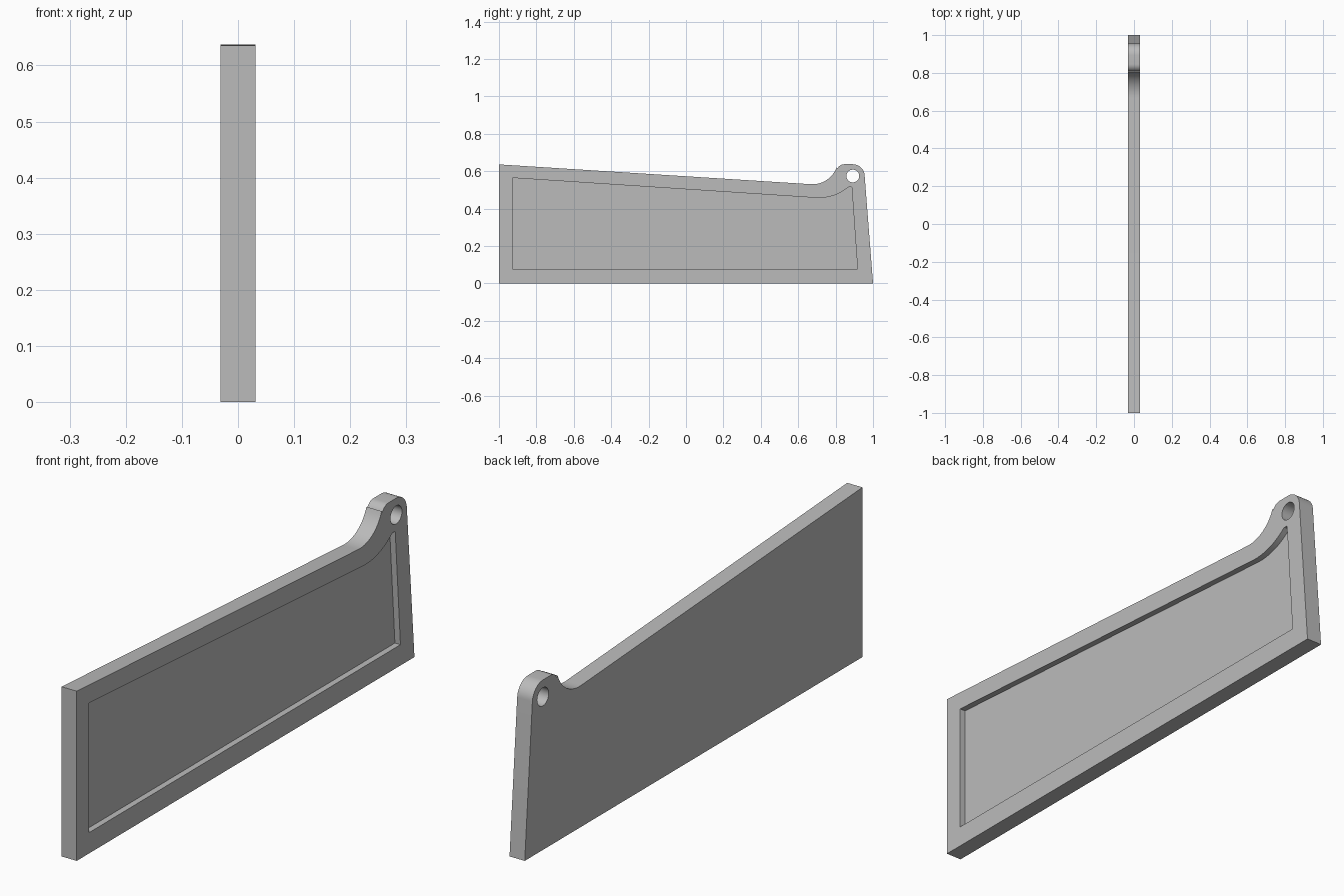
import bpy, bmesh
from math import sin, cos, radians, tau

cube = bpy.data.objects.get("Cube")
if cube:
    bpy.data.objects.remove(cube, do_unlink=True)

HALF = 0.0315      # half the plate thickness
DEPTH = 0.023      # depth of the side recess

grey = bpy.data.materials.new("plain grey")
grey.use_nodes = True
colour = (0.5, 0.5, 0.5, 1)
grey.diffuse_color = colour
grey.node_tree.nodes["Principled BSDF"].inputs["Base Color"].default_value = colour


def arc(y, z, r, start, end, steps=14):
    """Points on an arc in the y-z plane, angles in degrees."""
    angles = [radians(start + (end - start) * i / steps) for i in range(steps + 1)]
    return [(y + r * cos(a), z + r * sin(a)) for a in angles]


def prism(name, outline, x0, x1):
    """Extrude a y-z outline from x0 to x1."""
    bm = bmesh.new()
    face = bm.faces.new([bm.verts.new((x0, y, z)) for y, z in outline])
    new = bmesh.ops.extrude_face_region(bm, geom=[face])["geom"]
    verts = [v for v in new if isinstance(v, bmesh.types.BMVert)]
    bmesh.ops.translate(bm, vec=(x1 - x0, 0, 0), verts=verts)
    bmesh.ops.recalc_face_normals(bm, faces=bm.faces)
    mesh = bpy.data.meshes.new(name)
    bm.to_mesh(mesh)
    bm.free()
    mesh.materials.append(grey)
    obj = bpy.data.objects.new(name, mesh)
    bpy.context.collection.objects.link(obj)
    return obj


# Plate outline: sloping top, concave sweep up to a rounded tab
hole_y, hole_z = 0.892, 0.574
outline = [(-1, 0), (1, 0)]
outline += arc(hole_y, hole_z, 0.063, 4, 90)
outline += arc(0.846, 0.597, 0.04, 90, 155, 8)
outline += arc(0.676, 0.668, 0.138, -20, -94)
outline += [(-1, 0.636)]
plate = prism("side_plate", outline, -HALF, HALF)

# Recess follows the outline at an even border
recess_outline = [(-0.927, 0.078), (0.917, 0.078), (0.886, 0.515), (0.87, 0.515)]
recess_outline += arc(0.712, 0.697, 0.24, -51, -94)
recess_outline += [(-0.927, 0.564)]
recess = prism("recess_cutter", recess_outline, HALF - DEPTH, HALF + 0.05)

# Round hole through the tab
ring = arc(hole_y, hole_z, 0.034, 0, 360, 40)[:-1]
hole = prism("hole_cutter", ring, -HALF - 0.05, HALF + 0.05)

bpy.ops.object.select_all(action="DESELECT")
plate.select_set(True)
bpy.context.view_layer.objects.active = plate
for cutter in (recess, hole):
    cutter.hide_render = True
    cut = plate.modifiers.new(cutter.name, "BOOLEAN")
    cut.operation = "DIFFERENCE"
    cut.solver = "EXACT"
    cut.object = cutter
    bpy.ops.object.modifier_apply(modifier=cut.name)
    bpy.data.objects.remove(cutter, do_unlink=True)

bpy.ops.object.shade_smooth_by_angle(angle=radians(30))
